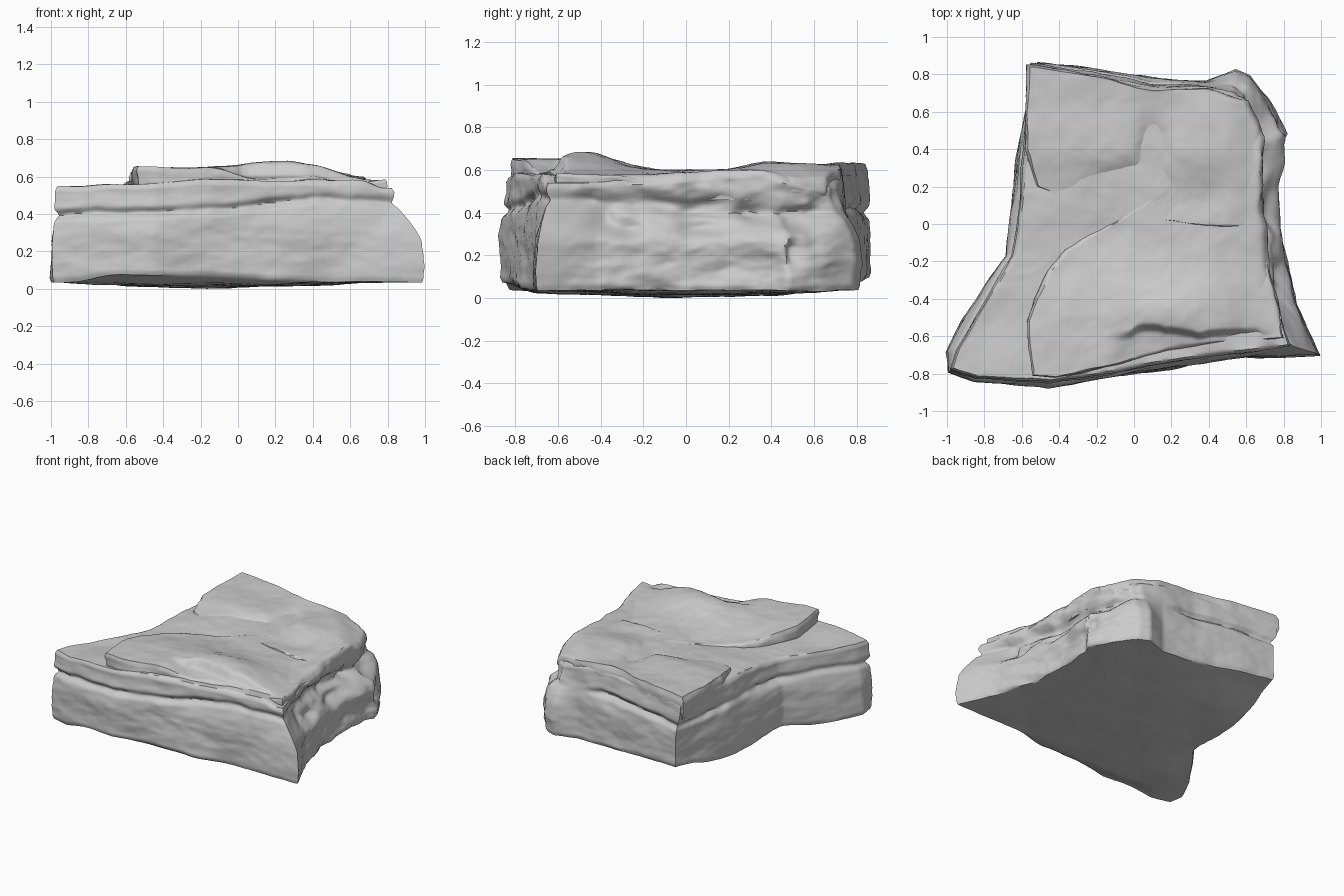
import bpy, bmesh
from math import exp
from mathutils import Vector, noise

cube = bpy.data.objects.get("Cube")
if cube:
    bpy.data.objects.remove(cube)

stone = bpy.data.materials.new("pale grey stone")
stone.use_nodes = True
grey = (0.6, 0.6, 0.6, 1)
stone.diffuse_color = grey
stone.node_tree.nodes["Principled BSDF"].inputs["Base Color"].default_value = grey


def step(a, b, v):
    t = min(max((v - a) / (b - a), 0), 1)
    return t * t * (3 - 2 * t)


def bump(x, y, cx, cy, rx, ry):
    return exp(-((x - cx) / rx) ** 2 - ((y - cy) / ry) ** 2)


def rough(x, y, z, scale, layering=1):
    p = Vector((x * scale, y * scale, z * scale * layering))
    return noise.fractal(p, 1.0, 2.1, 4)


def edge_counts(points, count):
    """Share out count samples over the edges of a closed outline, by length."""
    lengths = [(Vector(b) - Vector(a)).length for a, b in zip(points, points[1:] + points[:1])]
    return [max(1, round(count * n / sum(lengths))) for n in lengths]


def spread(points, counts):
    pts = [Vector(p) for p in points]
    out = []
    for a, b, n in zip(pts, pts[1:] + pts[:1], counts):
        out += [a.lerp(b, i / n) for i in range(n)]
    return out


def slab(name, low, high, centre, base, top, inset, count, rows, rings):
    """Loft a stone layer between two outlines and close it with a shaped top and base."""
    counts = edge_counts(low, count)
    lows, highs = spread(low, counts), spread(high, counts)
    mid = Vector(centre)
    bm = bmesh.new()
    loops = []

    def add(points):
        loops.append([bm.verts.new(p) for p in points])

    def cap(edge, height, f):
        flat = [mid.lerp(p.xy, f) for p in edge]
        return [(q.x, q.y, height(q.x, q.y)) for q in flat]

    def wall(t):
        line = []
        for a, b in zip(lows, highs):
            p = a.lerp(b, step(0.4, 0.95, t))
            z0, z1 = base(p.x, p.y), top(p.x, p.y)
            z = z0 + (z1 - z0) * t
            p = p - (p - mid).normalized() * inset(p.x, p.y, z, t)
            line.append(Vector((p.x, p.y, z)))
        return line

    sides = [wall(i / rows) for i in range(rows + 1)]
    fractions = [(i + 0.3) / rings for i in range(rings)]
    for f in fractions:
        add(cap(sides[0], base, f))
    for line in sides:
        add(line)
    for f in reversed(fractions):
        add(cap(sides[-1], top, f))
    for a, b in zip(loops, loops[1:]):
        for i in range(len(a)):
            j = (i + 1) % len(a)
            bm.faces.new((a[i], a[j], b[j], b[i]))
    bm.faces.new(loops[0][::-1])
    bm.faces.new(loops[-1])
    bmesh.ops.recalc_face_normals(bm, faces=bm.faces)
    mesh = bpy.data.meshes.new(name)
    bm.to_mesh(mesh)
    bm.free()
    mesh.materials.append(stone)
    ob = bpy.data.objects.new(name, mesh)
    bpy.context.collection.objects.link(ob)
    bpy.ops.object.select_all(action='DESELECT')
    ob.select_set(True)
    bpy.context.view_layer.objects.active = ob
    bpy.ops.object.shade_smooth_by_angle(angle=1.0)


# Main block, with a low outcrop at one rear corner
foot = [(-.99, -.79), (-.85, -.84), (-.45, -.87), (0, -.8), (.5, -.72), (.99, -.7), (.86, -.42),
        (.79, -.1), (.77, .2), (.79, .42), (.82, .48), (.73, .65), (.62, .79), (.54, .82),
        (.38, .76), (.1, .78), (-.52, .87), (-.6, .5), (-.66, .1), (-.68, -.17), (-.78, -.31),
        (-.91, -.5), (-1, -.68)]
brow = [(-.98, -.78), (-.85, -.83), (-.45, -.85), (0, -.78), (.5, -.7), (.83, -.65), (.76, -.4),
        (.72, -.1), (.71, .15), (.69, .38), (.69, .46), (.66, .58), (.6, .68), (.52, .71),
        (.38, .73), (.1, .74), (-.55, .85), (-.58, .5), (-.61, .1), (-.65, -.17), (-.73, -.31),
        (-.85, -.5), (-.95, -.68)]


def block_base(x, y):
    low = 0.035 * min(1, (x + 0.2) ** 2 + y * y + 0.2)
    low += 0.06 * step(0.4, 0.85, y) * step(0.4, -0.5, x)
    low += 0.04 * step(-0.7, -0.86, y) * step(-0.95, -0.6, x) + 0.04 * bump(x, y, -.7, -.15, .15, .2)
    return low + 0.008 * rough(x, y, 0, 3)


def block_top(x, y):
    z = 0.55 + 0.03 * step(-0.75, -0.2, x) + 0.02 * step(-0.3, 0.3, y)
    z -= 0.04 * step(0.66, 0.78, x) + 0.07 * step(1.0, 1.3, x + y)
    return z + 0.012 * rough(x, y, 0, 3)


pits = [(-.42, .37, .07, .06), (-.28, .33, .08, .04), (-.2, .45, .14, .04), (.08, .43, .2, .04),
        (.1, .33, .14, .04), (.35, .4, .08, .06), (.51, .22, .035, .05), (.55, .36, .1, .04)]


def block_inset(x, y, z, t):
    d = 0.018 * rough(x, y, z, 2.5, 2)
    # bedding seam, rising across the front
    seam = 0.41 + 0.06 * step(-0.3, 0.3, x) * step(0, -0.5, y) + 0.025 * rough(x, y, 0, 2)
    d += 0.035 * bump(z, 0, seam, 0, 0.022, 1) * step(-0.7, 0.2, rough(x, y, 1, 2))
    # weathered hollows under the overhanging side
    if x > 0.55:
        fade = step(-0.66, -0.5, y) * step(0.78, 0.62, y)
        d += fade * (0.04 * bump(z, 0, 0.42, 0, 0.07, 1) + 0.025 * rough(x, y, z, 4, 2))
        d += fade * sum(0.06 * bump(y, z, *pit) for pit in pits)
    # rounded rims
    return d + 0.018 * step(0.95, 1, t) + 0.012 * step(0.05, 0, t)


slab("main_block", foot, brow, (0, 0), block_base, block_top, block_inset, 320, 46, 36)

# Front sheet, thin and overhanging at the shelf
front = [(-.54, -.81), (-.42, -.82), (-.1, -.76), (.1, -.7), (.45, -.63), (.8, -.61), (.75, -.4),
         (.7, -.1), (.67, .1), (.1, .15), (-.22, -.05), (-.36, -.14), (-.46, -.25), (-.54, -.4),
         (-.57, -.52)]


def front_top(x, y):
    z = 0.595 + 0.045 * step(0, -0.55, y) + 0.045 * bump(x, y, 0.18, -0.47, 0.25, 0.17)
    z += 0.018 * step(-0.2, -0.5, x) * step(-0.3, -0.7, y) - 0.055 * step(0.4, 0.75, x)
    # stepped lower tread along the front edge
    edge = -0.57 + 0.04 * rough(x, 0, 0, 4)
    z -= 0.055 * step(edge + 0.02, edge - 0.03, y) * step(-0.15, 0.08, x) * step(0.8, 0.5, x)
    return z + 0.014 * rough(x, y, 0, 3)


def sheet_inset(x, y, z, t):
    return 0.016 * rough(x, y, z, 4, 2) + 0.02 * step(0.4, 0, t) + 0.012 * step(0.8, 1, t)


def front_base(x, y):
    return 0.52


slab("front_sheet", front, front, (0.1, -0.35), front_base, front_top, sheet_inset, 200, 10, 30)

# Rear sheet, sloping into the valley, with a hollow in its middle
rear = [(-.57, .85), (-.585, .4), (-.52, .2), (-.25, .08), (.1, .02), (.4, -.02), (.6, -.01),
        (.67, .06), (.69, .17), (.67, .5), (.61, .66), (.4, .72), (.02, .74), (-.2, .8)]


def rear_top(x, y):
    z = 0.58 + 0.05 * step(0.1, 0.42, y) + 0.025 * step(0, 0.3, x) * step(0.5, 0.1, y)
    z -= 0.045 * bump(x, y, 0.1, 0.42, 0.08, 0.14) + 0.03 * step(0.5, 0.7, x)
    z -= 0.03 * bump(x, y, -0.02, 0.22, 0.16, 0.08) + 0.05 * step(0.95, 1.25, x + y)
    return z + 0.014 * rough(x, y, 2, 3)


def rear_base(x, y):
    return 0.46


slab("rear_sheet", rear, rear, (0, 0.4), rear_base, rear_top, sheet_inset, 200, 12, 30)
